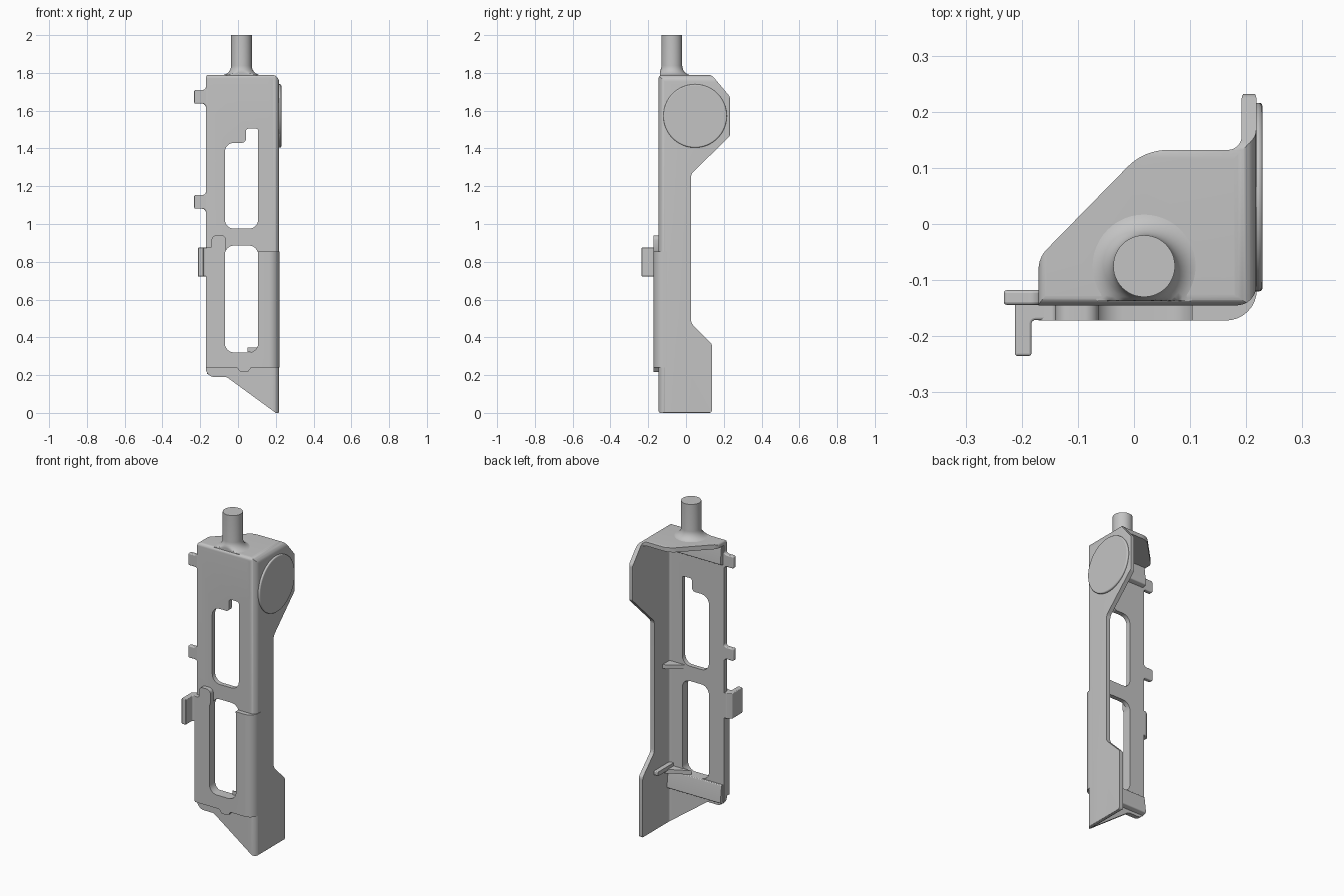
import bpy, bmesh, math
from mathutils import Vector, Matrix

cube = bpy.data.objects.get("Cube")
if cube:
    bpy.data.objects.remove(cube, do_unlink=True)

grey = bpy.data.materials.new("plain grey")
grey.use_nodes = True
grey.diffuse_color = (0.55, 0.55, 0.55, 1)
grey.node_tree.nodes["Principled BSDF"].inputs["Base Color"].default_value = grey.diffuse_color


def finish(name, bm, bevel=0):
    """Turn a bmesh into a shaded, coloured object."""
    bmesh.ops.recalc_face_normals(bm, faces=bm.faces)
    mesh = bpy.data.meshes.new(name)
    bm.to_mesh(mesh)
    bm.free()
    mesh.materials.append(grey)
    obj = bpy.data.objects.new(name, mesh)
    bpy.context.collection.objects.link(obj)
    if bevel:
        mod = obj.modifiers.new("soft edges", "BEVEL")
        mod.width, mod.segments, mod.limit_method = bevel, 3, "ANGLE"
    return obj


def rounded(points, steps=8):
    """Round each corner (a, b, radius) of a polygon with a true arc."""
    result = []
    for i, (a, b, r) in enumerate(points):
        p = Vector((a, b))
        to_prev = (Vector(points[i - 1][:2]) - p).normalized()
        to_next = (Vector(points[(i + 1) % len(points)][:2]) - p).normalized()
        if r == 0:
            result.append(p)
            continue
        half = to_prev.angle(to_next) / 2
        w, t = math.sin(half), r / math.tan(half)
        start, end = p + to_prev * t, p + to_next * t
        for k in range(steps + 1):
            u = k / steps
            c0, c1, c2 = (1 - u) ** 2, 2 * u * (1 - u) * w, u * u
            result.append((start * c0 + p * c1 + end * c2) / (c0 + c1 + c2))
    return result


def prism(name, axis, points, low, high, bevel=0):
    """Extrude a rounded outline along x, y or z."""
    place = {"x": lambda p: (low, p.x, p.y),
             "y": lambda p: (p.x, low, p.y),
             "z": lambda p: (p.x, p.y, low)}[axis]
    bm = bmesh.new()
    face = bm.faces.new([bm.verts.new(place(p)) for p in rounded(points)])
    new = bmesh.ops.extrude_face_region(bm, geom=[face])["geom"]
    shift = Vector([(high - low) * (axis == c) for c in "xyz"])
    bmesh.ops.translate(bm, vec=shift, verts=[v for v in new if isinstance(v, bmesh.types.BMVert)])
    return finish(name, bm, bevel)


def combine(obj, other, operation, keep=False):
    """Apply a boolean and discard the helper."""
    mod = obj.modifiers.new("cut", "BOOLEAN")
    mod.object, mod.operation, mod.solver = other, operation, "EXACT"
    bpy.context.view_layer.objects.active = obj
    bpy.ops.object.modifier_apply(modifier=mod.name)
    if not keep:
        bpy.data.objects.remove(other, do_unlink=True)


def block(name, x, y, z, bevel=0.006):
    outline = [(x[0], z[0], 0), (x[1], z[0], 0), (x[1], z[1], 0), (x[0], z[1], 0)]
    return prism(name, "y", outline, y[0], y[1], bevel)


# Bracket shell: three silhouettes intersected, then hollowed
shell = prism("bracket_shell", "x", [
    (-0.145, 0, 0.01), (0.137, 0, 0.015), (0.137, 0.365, 0.03), (0.027, 0.475, 0.04),
    (0.027, 1.265, 0.04), (0.232, 1.465, 0.02), (0.232, 1.675, 0.03),
    (0.135, 1.79, 0.04), (-0.145, 1.79, 0.02)], -0.5, 0.5)
front_shape = prism("front_shape", "y", [
    (0.2, 0, 0), (0.218, 0, 0.005), (0.218, 1.79, 0.04), (-0.17, 1.79, 0.015),
    (-0.17, 0.19, 0.045), (-0.06, 0.19, 0.03)], -0.6, 0.6)
top_shape = prism("top_shape", "z", [
    (-0.17, -0.16, 0), (0.1, -0.16, 0), (0.16, -0.145, 0), (0.218, -0.145, 0.035),
    (0.218, 0.236, 0.012), (0.192, 0.236, 0.012), (0.192, 0.132, 0.025),
    (0.018, 0.132, 0.1), (-0.17, -0.06, 0.05)], -0.4, 2.4)
hollow = prism("hollow", "z", [
    (-0.7, -0.118, 0), (0.192, -0.118, 0.012), (0.192, 0.7, 0), (-0.7, 0.7, 0)], -0.7, 1.763)
combine(shell, front_shape, "INTERSECT")
combine(shell, top_shape, "INTERSECT")
combine(shell, hollow, "DIFFERENCE")

# Raised lower panel with a rounded outer corner
panel = prism("raised_lower_panel", "y", [
    (-0.17, 0.24, 0.01), (-0.005, 0.24, 0.01), (0.012, 0.217, 0.01), (0.053, 0.217, 0.01),
    (0.07, 0.24, 0.01), (0.3, 0.24, 0), (0.3, 0.855, 0), (-0.063, 0.855, 0),
    (-0.063, 0.94, 0.025), (-0.14, 0.94, 0.025), (-0.14, 0.875, 0.01), (-0.17, 0.875, 0.01)],
    -0.3, 0.1)
panel_plan = prism("panel_plan", "z", [
    (-0.25, -0.172, 0), (0.219, -0.172, 0.055), (0.219, -0.1, 0),
    (0.192, -0.1, 0), (0.192, -0.119, 0), (-0.25, -0.119, 0)], -0.2, 1.3)
combine(panel, panel_plan, "INTERSECT")

# Two window openings, the upper with a notch
upper_window = prism("upper_window", "y", [
    (-0.07, 0.975, 0.05), (0.107, 0.975, 0.05), (0.107, 1.505, 0.012),
    (0.042, 1.505, 0.015), (0.042, 1.43, 0.02), (-0.07, 1.43, 0.05)], -0.4, 0)
lower_window = prism("lower_window", "y", [
    (-0.07, 0.32, 0.05), (0.107, 0.32, 0.05), (0.107, 0.886, 0.05), (-0.07, 0.886, 0.05)], -0.4, 0)
combine(shell, upper_window, "DIFFERENCE")
combine(shell, lower_window, "DIFFERENCE", keep=True)
combine(panel, lower_window, "DIFFERENCE")

# Inner stiffening wedges at the top and bottom of the front plate
for name, low, high in (("top_inner_wedge", 1.64, 1.77), ("bottom_inner_wedge", 0.205, 0.32)):
    prism(name, "x", [(-0.125, low, 0), (-0.092, low + 0.012, 0.008),
                      (-0.105, high, 0.005), (-0.125, high, 0)], -0.163, 0.2)

# Corner gussets and the rib on the inner side wall
for name, x, z in (("middle_gusset", 0.08, 0.95), ("lower_gusset", 0.05, 0.322)):
    prism(name, "z", [(x, -0.122, 0), (0.2, -0.122, 0), (0.2, -0.05, 0), (0.17, -0.06, 0.02)],
          z, z + 0.024)
prism("side_wall_rib", "x", [(-0.12, 0.34, 0), (0.03, 0.34, 0.005), (0.03, 0.365, 0.005),
                             (-0.12, 0.365, 0)], 0.165, 0.2)

# Side tabs with flared roots
for name, z in (("upper_tab", 1.673), ("lower_tab", 1.117)):
    prism(name, "y", [
        (-0.232, z - 0.036, 0.008), (-0.17, z - 0.036, 0.02), (-0.17, z - 0.065, 0),
        (-0.15, z - 0.065, 0), (-0.15, z + 0.065, 0), (-0.17, z + 0.065, 0),
        (-0.17, z + 0.036, 0.02), (-0.232, z + 0.036, 0.008)], -0.144, -0.118, 0.005)

# Forward-facing clip on the side
prism("side_clip", "z", [
    (-0.212, -0.235, 0.004), (-0.183, -0.235, 0.004), (-0.183, -0.171, 0.008),
    (-0.15, -0.171, 0), (-0.15, -0.12, 0), (-0.185, -0.12, 0.01), (-0.212, -0.14, 0.008)],
    0.722, 0.875, 0.004)

# Round pivot disc on the outer side wall
bm = bmesh.new()
bmesh.ops.create_cone(bm, cap_ends=True, segments=64, radius1=0.168, radius2=0.168, depth=0.03,
                      matrix=Matrix.Translation((0.214, 0.048, 1.572)) @ Matrix.Rotation(math.pi / 2, 4, "Y"))
finish("pivot_disc", bm, 0.006)

# Top shaft with a flared foot
bm = bmesh.new()
curve = [(0.1, 1.77)]
for k in range(9):
    t = math.pi / 2 * k / 8
    curve.append((0.055 + 0.05 * (1 - math.sin(t)), 1.788 + 0.05 * (1 - math.cos(t))))
curve += [(0.055, 2), (0, 2)]
verts = [bm.verts.new((r, 0, z)) for r, z in curve]
edges = [bm.edges.new(pair) for pair in zip(verts, verts[1:])]
bmesh.ops.spin(bm, geom=verts + edges, cent=(0, 0, 0), axis=(0, 0, 1), angle=math.tau,
               steps=48, use_merge=True)
bmesh.ops.remove_doubles(bm, verts=bm.verts, dist=0.0001)
bmesh.ops.translate(bm, vec=(0.018, -0.075, 0), verts=bm.verts)
for v in bm.verts:
    v.co.y = max(v.co.y, -0.137)
finish("top_shaft", bm)

# Smooth rounded areas, keep the plate edges sharp
bpy.ops.object.select_all(action="DESELECT")
for obj in bpy.context.collection.objects:
    if obj.type == "MESH":
        obj.select_set(True)
        bpy.context.view_layer.objects.active = obj
bpy.ops.object.shade_smooth_by_angle(angle=math.radians(35))
